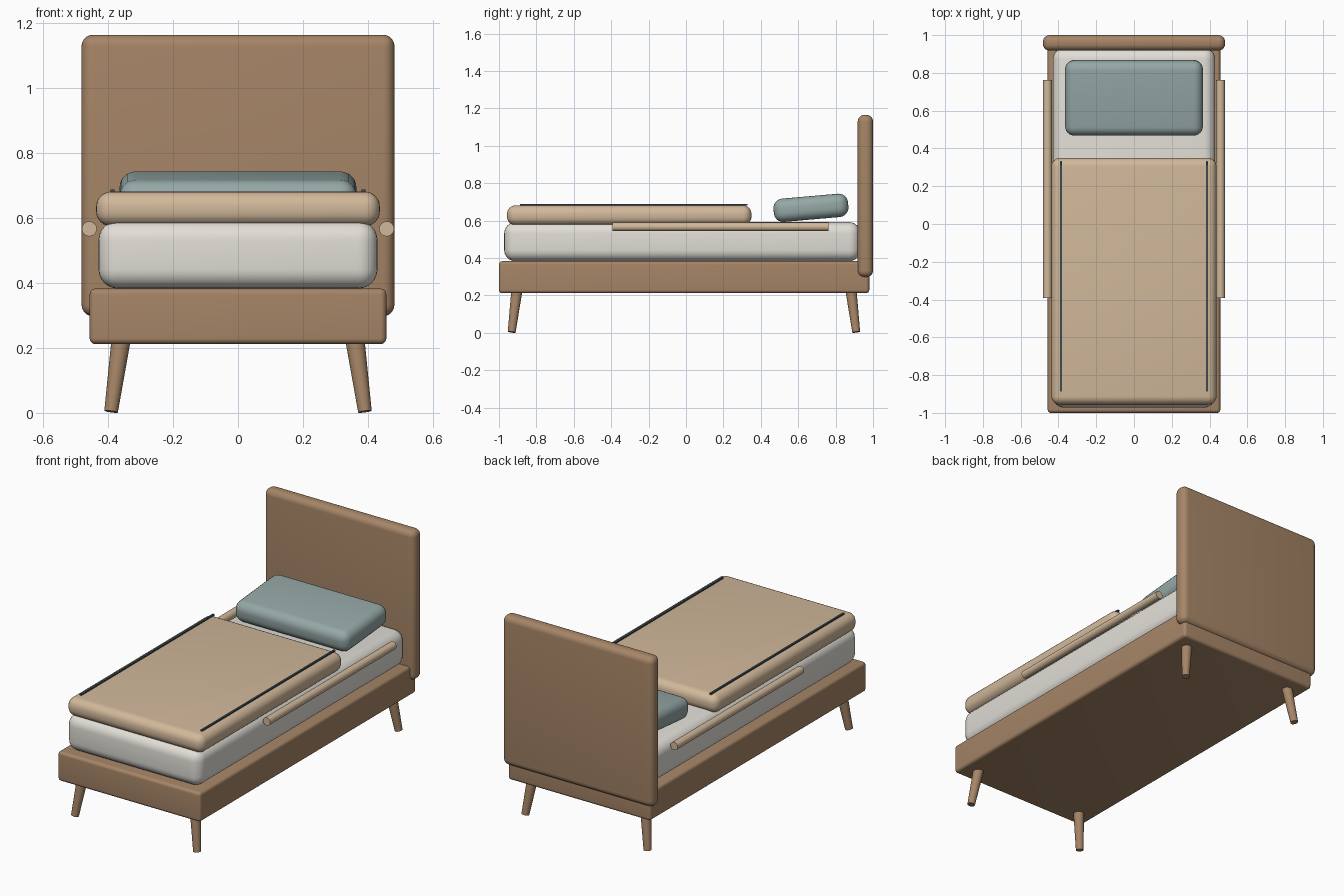
import bpy
import math
from mathutils import Vector

cube = bpy.data.objects.get("Cube")
if cube:
    bpy.data.objects.remove(cube, do_unlink=True)


def material(name, colour):
    mat = bpy.data.materials.new(name)
    mat.use_nodes = True
    rgba = (*colour, 1.0)
    mat.diffuse_color = rgba
    mat.node_tree.nodes["Principled BSDF"].inputs["Base Color"].default_value = rgba
    return mat


wood = material("warm wood", (0.38, 0.235, 0.135))
beige = material("beige cloth", (0.64, 0.48, 0.325))
linen = material("off white linen", (0.76, 0.735, 0.68))
teal = material("grey teal cloth", (0.30, 0.39, 0.385))
trim = material("dark trim", (0.045, 0.07, 0.08))


def finish(obj, name, mat):
    obj.name = name
    obj.data.materials.append(mat)
    bpy.ops.object.shade_smooth_by_angle(angle=math.radians(35))
    return obj


def box(name, mat, low, high, bevel=0.0, tilt=0.0):
    """Rounded box between two corners, optionally tilted about x."""
    low, high = Vector(low), Vector(high)
    bpy.ops.mesh.primitive_cube_add(size=1, location=(low + high) / 2)
    obj = bpy.context.object
    obj.scale = high - low
    bpy.ops.object.transform_apply(location=False, rotation=False, scale=True)
    if bevel:
        mod = obj.modifiers.new("Rounded edges", 'BEVEL')
        mod.width = bevel
        mod.segments = 6
        mod.limit_method = 'NONE'
        bpy.ops.object.modifier_apply(modifier=mod.name)
    obj.rotation_euler.x = tilt
    return finish(obj, name, mat)


def rod(name, mat, start, end, r_start, r_end):
    """Tapered round bar between two points."""
    start, end = Vector(start), Vector(end)
    axis = end - start
    bpy.ops.mesh.primitive_cone_add(
        vertices=32, radius1=r_start, radius2=r_end, depth=axis.length,
        location=(start + end) / 2,
        rotation=axis.to_track_quat('Z', 'Y').to_euler())
    return finish(bpy.context.object, name, mat)


# Wooden frame
box("bed_base", wood, (-0.457, -1.0, 0.212), (0.457, 0.98, 0.383), 0.018)
box("headboard", wood, (-0.482, 0.918, 0.298), (0.482, 1.0, 1.165), 0.035)

# Bedding
box("mattress", linen, (-0.43, -0.972, 0.383), (0.43, 0.932, 0.592), 0.06)
box("blanket", beige, (-0.437, -0.957, 0.575), (0.437, 0.35, 0.682), 0.046)
box("pillow", teal, (-0.365, 0.468, 0.606), (0.365, 0.868, 0.731), 0.05,
    math.radians(5))

for side, x in (("left", 1), ("right", -1)):
    # Blanket trim and side rails
    box(f"blanket_trim_{side}", trim,
        (x * 0.387 - 0.006, -0.888, 0.68), (x * 0.387 + 0.006, 0.33, 0.689))
    rod(f"side_rail_{side}", beige, (x * 0.458, -0.392, 0.567),
        (x * 0.458, 0.763, 0.567), 0.023, 0.023)
    # Splayed legs
    for end, y, splay in (("front", -0.907, -0.025), ("back", 0.885, 0.025)):
        rod(f"{end}_{side}_leg", wood, (x * 0.391, y + splay, 0.004),
            (x * 0.359, y - splay * 0.15, 0.235), 0.021, 0.03)
